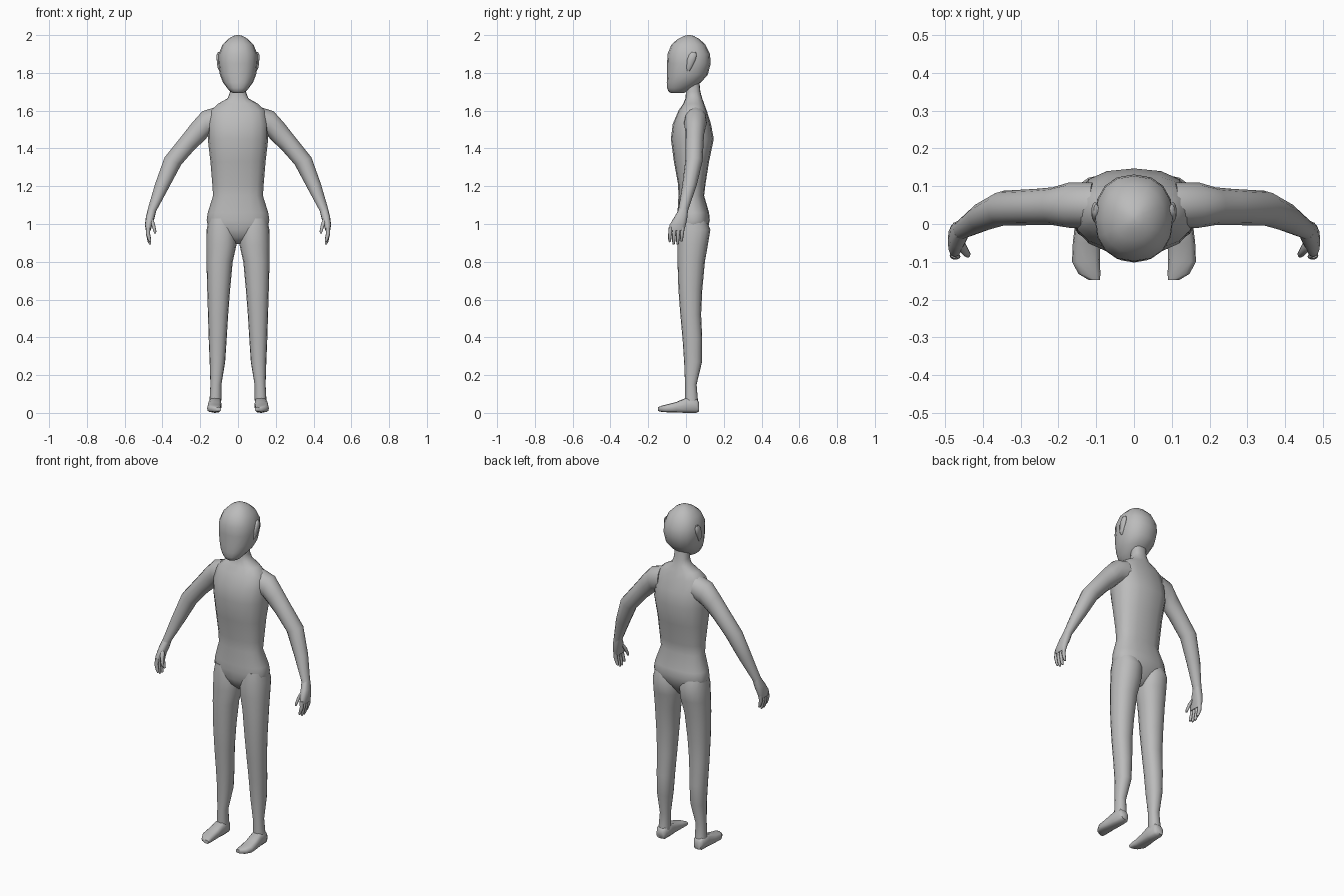
import bpy, math
from mathutils import Vector

skin = bpy.data.materials.new("plain grey")
skin.diffuse_color = (0.5, 0.5, 0.5, 1)


def loft(name, rings, sides=16, power=2.0, mirror=False):
    """Skin a closed tube through rings of (centre, u half-axis, v half-axis)."""
    verts, faces, e = [], [], 2.0 / power
    for c, u, v in rings:
        for i in range(sides):
            a = 2 * math.pi * i / sides
            ca, sa = math.cos(a), math.sin(a)
            p = (Vector(c) + Vector(u) * math.copysign(abs(ca) ** e, ca)
                 + Vector(v) * math.copysign(abs(sa) ** e, sa))
            verts.append(p)
    for r in range(len(rings) - 1):
        for i in range(sides):
            j = (i + 1) % sides
            a, b = r * sides, (r + 1) * sides
            faces.append((a + i, a + j, b + j, b + i))
    faces.append(tuple(reversed(range(sides))))
    faces.append(tuple(range(len(verts) - sides, len(verts))))
    me = bpy.data.meshes.new(name)
    me.from_pydata(verts, [], faces)
    # make the normals point outwards
    import bmesh
    bm = bmesh.new()
    bm.from_mesh(me)
    bmesh.ops.recalc_face_normals(bm, faces=bm.faces)
    bm.to_mesh(me)
    bm.free()
    me.materials.append(skin)
    me.polygons.foreach_set("use_smooth", [True] * len(me.polygons))
    me.set_sharp_from_angle(angle=math.radians(60))
    ob = bpy.data.objects.new(name, me)
    bpy.context.collection.objects.link(ob)
    if mirror:
        ob.modifiers.new("both sides", 'MIRROR').use_axis[0] = True
    return ob


def level(z, x0, x1, y0, y1):
    """Horizontal ring filling the given x and y range."""
    return (((x0 + x1) / 2, (y0 + y1) / 2, z),
            ((x1 - x0) / 2, 0, 0), (0, (y1 - y0) / 2, 0))


def tilted(x, y, z, ru, ry, deg):
    """Ring across a limb, tilted about the y axis."""
    a = math.radians(deg)
    return ((x, y, z), (ru * math.cos(a), 0, ru * math.sin(a)), (0, ry, 0))


# Torso and neck: z, half width, front, back
torso = [(0.895, 0.02, 0.01, 0.06), (0.93, 0.09, -0.025, 0.085),
         (0.97, 0.155, -0.042, 0.115), (1.02, 0.166, -0.046, 0.126),
         (1.06, 0.16, -0.045, 0.122), (1.15, 0.132, -0.04, 0.096),
         (1.21, 0.136, -0.042, 0.103), (1.33, 0.146, -0.064, 0.122),
         (1.45, 0.160, -0.08, 0.147), (1.53, 0.160, -0.07, 0.132),
         (1.60, 0.145, -0.04, 0.11), (1.637, 0.105, -0.015, 0.096),
         (1.665, 0.055, -0.003, 0.086), (1.70, 0.042, 0.0, 0.076),
         (1.76, 0.042, 0.0, 0.07)]
loft("torso", [level(z, -w, w, f, b) for z, w, f, b in torso], power=2.4)

# Head
head = [(1.693, 0.026, -0.08, -0.01), (1.702, 0.042, -0.093, 0.005),
        (1.72, 0.058, -0.1, 0.035), (1.75, 0.08, -0.102, 0.08),
        (1.79, 0.096, -0.1, 0.115), (1.85, 0.104, -0.1, 0.131),
        (1.90, 0.102, -0.098, 0.127), (1.95, 0.082, -0.077, 0.102),
        (1.98, 0.052, -0.042, 0.07), (1.995, 0.026, -0.012, 0.042),
        (2.0, 0.008, 0.007, 0.023)]
loft("head", [level(z, -w, w, f, b) for z, w, f, b in head], power=2.3)

# Ears, leaning back towards the top
loft("ear", [level(1.81, 0.092, 0.1, 0.005, 0.02),
             level(1.83, 0.092, 0.109, 0.002, 0.032),
             level(1.87, 0.092, 0.113, 0.005, 0.052),
             level(1.895, 0.092, 0.113, 0.015, 0.058),
             level(1.91, 0.094, 0.106, 0.028, 0.052)], sides=10, mirror=True)

# Arms from inside the shoulder to the wrist
loft("arm", [tilted(0.11, 0.05, 1.55, 0.07, 0.06, 85),
             tilted(0.172, 0.05, 1.532, 0.067, 0.06, 76),
             tilted(0.215, 0.047, 1.485, 0.058, 0.05, 60),
             tilted(0.26, 0.045, 1.435, 0.05, 0.048, 51),
             tilted(0.345, 0.042, 1.333, 0.048, 0.046, 24),
             tilted(0.402, 0.018, 1.203, 0.038, 0.038, 14),
             tilted(0.455, -0.014, 1.075, 0.023, 0.026, 16),
             tilted(0.46, -0.02, 1.05, 0.022, 0.028, 10)],
     sides=12, mirror=True)

# Hands
loft("palm", [tilted(0.455, -0.014, 1.075, 0.022, 0.025, 16),
              tilted(0.465, -0.028, 1.035, 0.023, 0.035, 12),
              tilted(0.474, -0.044, 0.995, 0.019, 0.043, 5),
              tilted(0.475, -0.05, 0.965, 0.013, 0.04, 0)],
     sides=12, power=2.4, mirror=True)
for i, tip in enumerate((0.905, 0.892, 0.892, 0.908)):
    y = -0.08 + 0.021 * i
    loft("finger", [tilted(0.475, y, 0.985, 0.012, 0.011, 0),
                    tilted(0.477, y - 0.004, 0.95, 0.011, 0.010, -10),
                    tilted(0.469, y - 0.006, tip + 0.014, 0.009, 0.008, -20),
                    tilted(0.464, y - 0.006, tip, 0.005, 0.005, -20)],
         sides=8, mirror=True)
loft("thumb", [tilted(0.462, -0.045, 1.035, 0.013, 0.014, 20),
               tilted(0.45, -0.068, 1.0, 0.012, 0.012, 20),
               tilted(0.441, -0.08, 0.965, 0.009, 0.009, 15),
               tilted(0.439, -0.084, 0.95, 0.005, 0.005, 10)],
     sides=8, mirror=True)

# Legs: z, inner, outer, front, back
legs = [(1.03, 0.025, 0.155, -0.035, 0.105), (0.97, 0.008, 0.166, -0.046, 0.129),
        (0.89, 0.008, 0.168, -0.046, 0.116), (0.80, 0.028, 0.167, -0.045, 0.1),
        (0.65, 0.042, 0.163, -0.04, 0.086), (0.52, 0.052, 0.159, -0.03, 0.08),
        (0.39, 0.06, 0.155, -0.018, 0.086), (0.27, 0.068, 0.15, -0.01, 0.085),
        (0.15, 0.088, 0.146, -0.005, 0.056), (0.08, 0.088, 0.15, -0.006, 0.062),
        (0.04, 0.09, 0.152, -0.005, 0.064)]
loft("leg", [level(*r) for r in legs], power=2.2, mirror=True)

# Feet, lofted from heel to toe: y, inner, outer, bottom, top
feet = [(0.07, 0.1, 0.145, 0.008, 0.055), (0.055, 0.09, 0.153, 0.0, 0.075),
        (0.0, 0.087, 0.156, 0.0, 0.08), (-0.05, 0.089, 0.162, 0.002, 0.058),
        (-0.1, 0.09, 0.164, 0.003, 0.045), (-0.132, 0.089, 0.147, 0.006, 0.037),
        (-0.148, 0.09, 0.12, 0.01, 0.03)]
loft("foot", [(((a + b) / 2, y, (lo + hi) / 2), ((b - a) / 2, 0, 0),
               (0, 0, (hi - lo) / 2)) for y, a, b, lo, hi in feet],
     sides=12, power=3.0, mirror=True)
